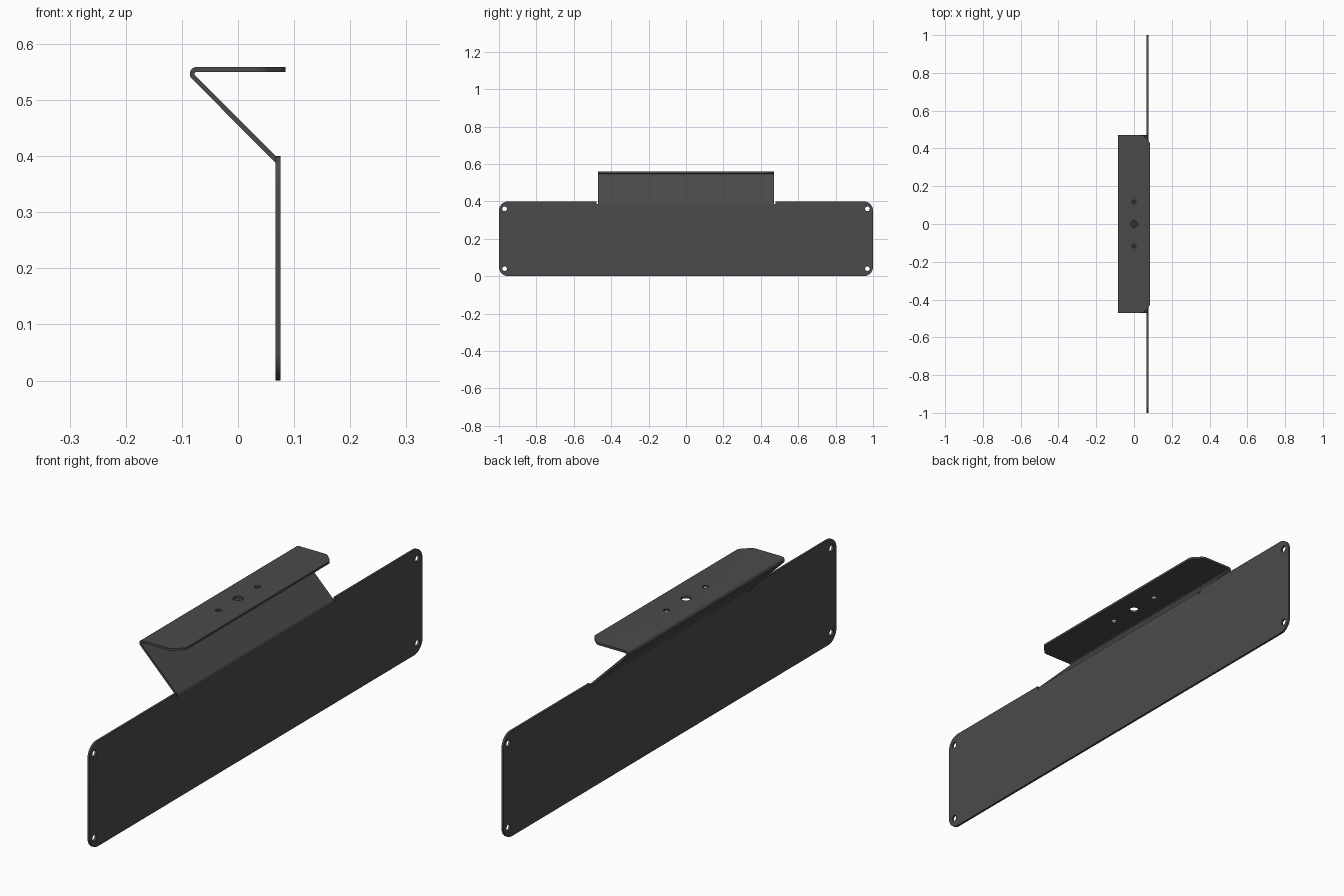
import bpy, bmesh
from math import sin, cos, pi, radians
from mathutils import Vector

if "Cube" in bpy.data.objects:
    bpy.data.objects.remove(bpy.data.objects["Cube"])

T = 0.0085                 # sheet thickness
W = 0.47                   # half width of the bent tongue
PX = 0.0715                # mid-plane of upright plate
FZ = 0.5545                # mid-plane of top flange
R1, R2 = 0.012, 0.008      # bend radii
BX = -0.0737               # centre of the tight upper bend
BZ = 0.3849                # height where the lower bend starts

bm = bmesh.new()


def rounded(points, seg=8):
    """Outline from (u, v, radius) corners; radius 0 stays sharp."""
    out = []
    n = len(points)
    for i, (u, v, r) in enumerate(points):
        p = Vector((u, v))
        if r == 0:
            out.append(p)
            continue
        a = (Vector(points[i - 1][:2]) - p).normalized()
        b = (Vector(points[(i + 1) % n][:2]) - p).normalized()
        half = a.angle(b) / 2
        c = p + (a + b).normalized() * r / sin(half)
        start = a * r / math_tan(half) + p - c
        end = b * r / math_tan(half) + p - c
        sweep = start.angle_signed(end)
        for k in range(seg + 1):
            t = -sweep * k / seg
            out.append(c + Vector((start.x * cos(t) - start.y * sin(t),
                                   start.x * sin(t) + start.y * cos(t))))
    return out


def math_tan(a):
    return sin(a) / cos(a)


def circle(u, v, r, n=24):
    return [Vector((u + r * cos(2 * pi * k / n), v + r * sin(2 * pi * k / n))) for k in range(n)]


def sheet(loops, place):
    """Fill an outline with holes as a flat sheet."""
    edges = []
    for loop in loops:
        vs = [bm.verts.new(place(*p)) for p in loop]
        edges += [bm.edges.new((vs[i - 1], vs[i])) for i in range(len(vs))]
    bmesh.ops.triangle_fill(bm, edges=edges, use_beauty=True, use_dissolve=False)


# Upright plate with rounded corners, relief notches and four screw holes
N = W + 0.008
plate = rounded([(-1, 0, .05), (1, 0, .05), (1, .4, .05), (N, .4, 0), (N, BZ, 0), (W, BZ, 0),
                 (-W, BZ, 0), (-N, BZ, 0), (-N, .4, 0), (-1, .4, .05)])
holes = [circle(s * 0.97, z, 0.0125) for s in (-1, 1) for z in (0.04, 0.36)]
sheet([plate] + holes, lambda u, v: (PX, u, v))

# Top flange with clipped front corners and three mounting holes
flange = rounded([(BX, -W, 0), (.047, -W, .025), (.0845, -.4325, .025),
                  (.0845, .4325, .025), (.047, W, .025), (BX, W, 0)])
holes = [circle(0, 0, 0.018), circle(0, 0.117, 0.011), circle(0, -0.117, 0.011)]
sheet([flange] + holes, lambda u, v: (u, v, FZ))

# Sloped web with its two bends, joining plate and flange
profile = [(PX - R1 + R1 * cos(a), BZ + R1 * sin(a))
           for a in (radians(45) * k / 5 for k in range(6))]
profile += [(BX + R2 * cos(a), FZ - R2 + R2 * sin(a))
            for a in (radians(225 - 135 * k / 12) for k in range(13))]
rows = [[bm.verts.new((x, s * W, z)) for s in (-1, 1)] for x, z in profile]
for a, b in zip(rows, rows[1:]):
    bm.faces.new((a[0], a[1], b[1], b[0]))

# Weld into one sheet and thicken
bmesh.ops.remove_doubles(bm, verts=bm.verts[:], dist=1e-4)
bmesh.ops.recalc_face_normals(bm, faces=bm.faces[:])
me = bpy.data.meshes.new("bent_bracket")
bm.to_mesh(me)
bm.free()
ob = bpy.data.objects.new("bent_bracket", me)
bpy.context.collection.objects.link(ob)
bpy.context.view_layer.objects.active = ob
ob.select_set(True)
mod = ob.modifiers.new("thickness", 'SOLIDIFY')
mod.thickness = T
mod.offset = 0
mod.use_even_offset = True
bpy.ops.object.modifier_apply(modifier=mod.name)
bpy.ops.object.shade_smooth_by_angle(angle=radians(30))

mat = bpy.data.materials.new("dark_metal")
mat.diffuse_color = (0.07, 0.07, 0.07, 1)
mat.use_nodes = True
mat.node_tree.nodes["Principled BSDF"].inputs["Base Color"].default_value = mat.diffuse_color
me.materials.append(mat)
